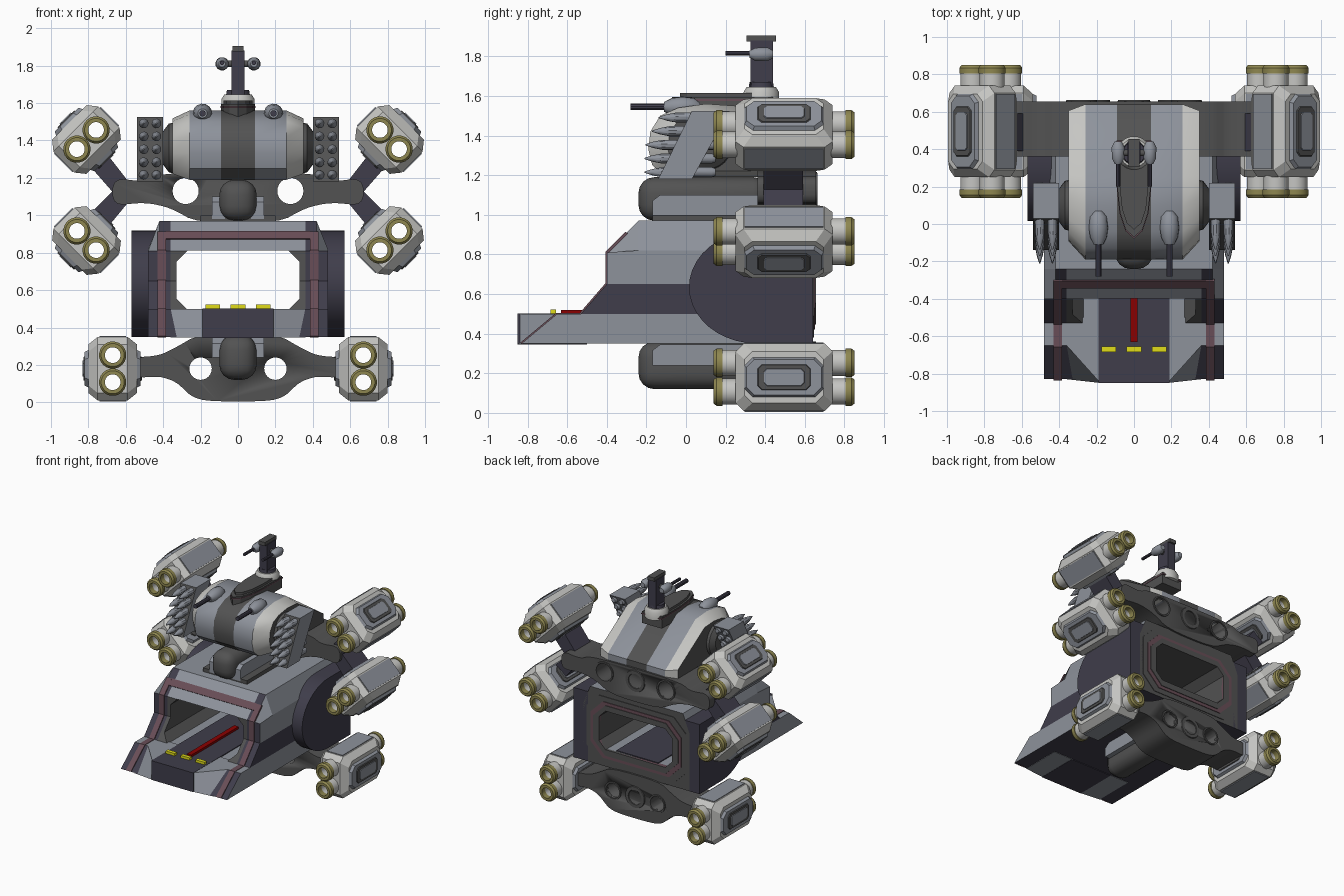
import bpy, bmesh, math
from mathutils import Vector

if "Cube" in bpy.data.objects:
    bpy.data.objects.remove(bpy.data.objects["Cube"])

def mat(name, r, g, b):
    m = bpy.data.materials.new(name)
    m.diffuse_color = (r, g, b, 1)
    m.use_nodes = True
    m.node_tree.nodes["Principled BSDF"].inputs["Base Color"].default_value = m.diffuse_color
    return m

LIGHT = mat("light_grey", .56, .56, .54)
GREY = mat("blue_grey", .27, .29, .33)
DARK = mat("dark_grey", .085, .085, .085)
SLATE = mat("slate", .05, .047, .07)
MAROON = mat("maroon", .14, .075, .095)
GOLD = mat("gold", .27, .24, .08)
YELLOW = mat("yellow", .75, .72, .01)
RED = mat("red", .26, .0, .0)

def loft(name, rings, m, closed=False, smooth=False):
    """Skin a list of equal-length point rings; caps the ends unless closed."""
    bm = bmesh.new()
    R = [[bm.verts.new(p) for p in r] for r in rings]
    n = len(R[0])
    pairs = list(zip(R, R[1:])) + ([(R[-1], R[0])] if closed else [])
    for a, b in pairs:
        for i in range(n):
            j = (i + 1) % n
            bm.faces.new((a[i], a[j], b[j], b[i]))
    if not closed:
        bm.faces.new(R[0])
        bm.faces.new(R[-1])
    bmesh.ops.recalc_face_normals(bm, faces=bm.faces[:])
    me = bpy.data.meshes.new(name)
    bm.to_mesh(me)
    bm.free()
    ob = bpy.data.objects.new(name, me)
    bpy.context.collection.objects.link(ob)
    me.materials.append(m)
    if smooth:
        activate(ob)
        bpy.ops.object.shade_smooth_by_angle(angle=math.radians(35))
    return ob

def activate(ob):
    bpy.ops.object.select_all(action='DESELECT')
    bpy.context.view_layer.objects.active = ob
    ob.select_set(True)

def prism(name, pts, axis, a, b, m, smooth=False):
    put = {'x': lambda p, t: (t, p[0], p[1]), 'y': lambda p, t: (p[0], t, p[1]),
           'z': lambda p, t: (p[0], p[1], t)}[axis]
    return loft(name, [[put(p, t) for p in pts] for t in (a, b)], m, smooth=smooth)

def box(name, x0, x1, y0, y1, z0, z1, m, bevel=0):
    ob = prism(name, [(x0, y0), (x1, y0), (x1, y1), (x0, y1)], 'z', z0, z1, m)
    if bevel:
        mod = ob.modifiers.new("round", 'BEVEL')
        mod.width, mod.segments = bevel, 4
        activate(ob)
        bpy.ops.object.modifier_apply(modifier="round")
        bpy.ops.object.shade_smooth_by_angle(angle=math.radians(35))
    return ob

def circle(c, d, r, n):
    d = Vector(d).normalized()
    u = d.orthogonal().normalized()
    v = d.cross(u)
    return [Vector(c) + r * (math.cos(t) * u + math.sin(t) * v)
            for t in (2 * math.pi * i / n for i in range(n))]

def turned(name, p, d, prof, m, n=16, closed=False):
    """Turn (distance, radius) pairs about direction d from p."""
    d = Vector(d)
    return loft(name, [circle(Vector(p) + d * t, d, r, n) for t, r in prof], m, closed, True)

def octagon(hx, hz, c, cx=0, cz=0):
    return [(cx + a, cz + b) for a, b in ((-hx, -hz + c), (-hx + c, -hz), (hx - c, -hz), (hx, -hz + c),
                                          (hx, hz - c), (hx - c, hz), (-hx + c, hz), (-hx, hz - c))]

def cut(ob, cutter):
    mod = ob.modifiers.new("cut", 'BOOLEAN')
    mod.operation, mod.solver, mod.object = 'DIFFERENCE', 'EXACT', cutter
    activate(ob)
    bpy.ops.object.modifier_apply(modifier="cut")

def drop(ob):
    bpy.data.objects.remove(ob)

# Hangar hull: side profile lofted across, tunnel cut through
P = [(-.83, .35), (-.65, .5), (-.53, .5), (-.40, .65), (-.40, .81), (-.24, .97), (.64, .97), (.64, .35)]
hull = loft("hangar_hull", [[(x, y, min(z, .82) if abs(x) > .45 else z) for y, z in P]
                            for x in (-.48, -.42, -.36, .36, .42, .48)], GREY)
tunnel = prism("tunnel_cutter", octagon(.33, .158, .06, 0, .653), 'y', -1, 1, GREY)
cut(hull, tunnel)
for m in (SLATE, DARK):
    hull.data.materials.append(m)
bm = bmesh.new()
bm.from_mesh(hull.data)
for z in (.5, .65):
    bmesh.ops.bisect_plane(bm, geom=bm.verts[:] + bm.edges[:] + bm.faces[:], dist=1e-4,
                           plane_co=(0, 0, z), plane_no=(0, 0, 1))
bm.normal_update()
for f in bm.faces:
    c, n = f.calc_center_median(), f.normal
    k = 0
    if abs(c.x) < .335 and .49 < c.z < .815:
        k = 0 if n.z > .9 else 2
    elif abs(n.x) > .7:
        k = 1 if .5 < c.z < .65 else 0
    elif n.y > .7:
        k = 2
    elif n.z < -.7 or (n.y < -.2 and (c.z < .81 or abs(c.x) > .36)):
        k = 1
    f.material_index = k
bm.to_mesh(hull.data)
bm.free()

# Rear frame around the tunnel mouth
for i, (hx, hz, m) in enumerate(((.45, .27, DARK), (.41, .23, MAROON), (.385, .205, DARK))):
    cut(prism("rear_frame", octagon(hx, hz, .11, 0, .65), 'y', .62, .645 + .005 * i, m), tunnel)
drop(tunnel)

# Ramp, runway, lights and frame stripes
box("runway", -.19, .19, -.85, .63, .36, .502, SLATE)
box("ramp_base", -.19, .19, -.85, -.5, .345, .4, SLATE)
box("red_runway_line", -.02, .02, -.63, -.02, .5, .52, RED)
for x in (-.135, 0, .135):
    box("ramp_light", x - .04, x + .04, -.685, -.655, .5, .522, YELLOW)
chain = P[:5] + [(-.30, .91)]
for s in (1, -1):
    loft("ramp_corner", [[(s * .18, -.85, .347), (s * .18, -.85, .5), (s * .18, -.5, .5), (s * .18, -.5, .347)],
                         [(s * .36, -.83, .347), (s * .36, -.65, .5), (s * .36, -.5, .5), (s * .36, -.5, .347)]], GREY)
    prism("frame_stripe", [(y - .007, z + .004) for y, z in chain] + [(y + .006, z - .004) for y, z in chain[::-1]],
          'x', s * .385, s * .43, MAROON)
    # Rounded side plate
    arc = [(.36 - .345 * math.sin(t), .635 + .285 * math.cos(t)) for t in (math.pi * i / 20 for i in range(21))]
    prism("side_plate", [(.64, .92)] + arc + [(.64, .35)], 'x', s * .44, s * .57, SLATE, True)
prism("frame_top_stripe", [(-.345, .875), (-.305, .915), (-.295, .905), (-.335, .865)], 'x', -.385, .385, MAROON)

# Cross brackets with round holes
def chaikin(pts):
    out = []
    for i, p in enumerate(pts):
        q = pts[(i + 1) % len(pts)]
        out += [(.78 * p[0] + .22 * q[0], .78 * p[1] + .22 * q[1]), (.22 * p[0] + .78 * q[0], .22 * p[1] + .78 * q[1])]
    return out

UP = [(.22, .96), (.36, 1.04), (.5, 1.07), (.67, 1.05), (.67, 1.2), (.5, 1.18), (.42, 1.22), (.2, 1.23)]
LOW = [(.16, .005), (.25, .03), (.33, .11), (.42, .14), (.55, .13), (.55, .24), (.42, .25), (.32, .3), (.22, .36)]
for name, half, hx, hz, r, z0, z1 in (("upper", UP, .28, 1.13, .07, .97, 1.19), ("lower", LOW, .2, .18, .06, .12, .36)):
    br = prism(name + "_bracket", chaikin(chaikin(half + [(-x, z) for x, z in half[::-1]])), 'y', .36, .655, DARK, True)
    for s in (1, -1):
        c = turned("hole_cutter", (s * hx, 0, hz), (0, 1, 0), ((0, r), (1, r)), DARK, 24)
        cut(br, c)
        drop(c)
        turned("hole_rim", (s * hx, .655, hz), (0, 1, 0), ((-.02, r + .015), (.008, r + .012), (.008, r), (-.02, r)), DARK, 24, True)
    turned("bracket_hub", (0, .65, hz), (0, 1, 0), ((0, .09), (.012, .085), (.012, .06), (-.03, .05)), DARK, 24)
    # Rounded spine running forward from the bracket
    box(name + "_spine", -.1, .1, -.24, .42, z0, z1, DARK, .08)
    for s in (1, -1):
        za, zb = (.98, 1.1) if name == "upper" else (.24, .345)
        prism("spine_fairing", [(-.17, za), (-.17, zb - .03), (-.13, zb), (.36, zb), (.36, za)], 'x', s * .07, s * .14, GREY)
box("neck_foot", -.2, .2, -.17, .4, .965, 1.0, DARK)

# Six engine pods
def pod(s, cx, cz, deg):
    a = math.radians(deg)
    ux, uz = math.cos(a), math.sin(a)
    T = lambda u, y, v: (s * (cx + u * ux - v * uz), .495 + y, cz + u * uz + v * ux)
    slab = lambda name, st, m: loft(name, [[T(u, y, v) for y, v in octagon(hy, hv, c)] for u, hy, hv, c in st], m)
    body = slab("pod_body", ((-.13, .2, .13, .04), (-.08, .245, .17, .04), (.08, .245, .17, .04), (.13, .2, .13, .04)), LIGHT)
    for v in (-.0725, .0725):
        c = turned("tube_cutter", T(0, -.5, v), (0, 1, 0), ((0, .06), (1, .06)), LIGHT, 20)
        cut(body, c)
        drop(c)
        p = T(0, 0, v)
        turned("pod_tube", p, (0, 1, 0), ((-.34, .067), (.34, .067), (.34, .043), (-.34, .043)), LIGHT, 20, True)
        for e in (1, -1):
            turned("tube_ring", p, (0, e, 0), ((.31, .073), (.34, .073), (.355, .062), (.355, .042), (.31, .042)), GOLD, 20, True)
    for e in (1, -1):
        slab("pod_panel", ((e * .12, .205, .105, .045), (e * .15, .19, .09, .04)), GREY)
        slab("pod_panel_frame", ((e * .14, .14, .07, .025), (e * .157, .13, .062, .02)), DARK)
        slab("pod_panel_centre", ((e * .15, .105, .045, .015), (e * .162, .1, .042, .015)), GREY)
        loft("pod_side_panel", [[T(u, y, e * v) for u, y in ((-.07, -.2), (.07, -.2), (.07, .2), (-.07, .2))]
                                for v in (.16, .176)], GREY)

for s in (1, -1):
    pod(s, .67, .18, 0)
    pod(s, .81, 1.405, 45)
    pod(s, .81, .865, -45)
    # Struts to the upper pods
    prism("pod_strut", [(s * x, z) for x, z in ((.57, 1.16), (.64, 1.09), (.78, 1.25), (.71, 1.34))], 'y', .39, .59, SLATE)
    prism("pod_strut", [(s * x, z) for x, z in ((.57, 1.09), (.64, 1.16), (.78, 1.02), (.71, .92))], 'y', .39, .59, SLATE)

# Command block with coloured bands
TP = [(-.1, 1.19), (-.17, 1.25), (-.19, 1.33), (-.18, 1.42), (-.13, 1.5), (-.04, 1.54), (.1, 1.56), (.25, 1.55),
      (.64, 1.28), (.64, 1.19)]
def section(x):
    k = .8 if abs(x) > .3 else 1
    return [(x, .3 + (y - .3) * (k + 1) / 2 if y > .3 else .3 + (y - .3) * k, 1.35 + (z - 1.35) * k) for y, z in TP]
block = loft("command_block", [section(x) for x in (-.35, -.26, -.09, .09, .26, .35)], DARK, smooth=True)
block.data.materials.append(GREY)
block.data.materials.append(LIGHT)
for f in block.data.polygons:
    x = abs(f.center.x)
    f.material_index = 0 if x < .09 or x > .34 else 1 if x < .26 else 2
ridge = [(0, -.07), (.045, -.03), (.075, .06), (.09, .2), (.09, .44)]
def ridge_plate(name, k, z0, z1, m):
    prism(name, [(x * k, .2 + (y - .2) * k) for x, y in ridge + [(-x, y) for x, y in ridge[:0:-1]]], 'z', z0, z1, m)
ridge_plate("top_ridge", 1, 1.5, 1.595, DARK)
ridge_plate("ridge_trim", 1.03, 1.575, 1.584, MAROON)
ridge_plate("ridge_cap", .85, 1.59, 1.615, DARK)

# Mast with twin guns
turned("mast_base", (0, .38, 1.56), (0, 0, 1), ((0, .09), (.06, .09), (.085, .075)), LIGHT, 20)
turned("mast_collar", (0, .38, 1.64), (0, 0, 1), ((0, .065), (.03, .06)), SLATE, 20)
box("mast", -.035, .035, .325, .44, 1.63, 1.88, SLATE)
box("mast_cap", -.03, .03, .305, .455, 1.875, 1.905, DARK)
turned("mast_axle", (-.1, .38, 1.81), (1, 0, 0), ((0, .018), (.2, .018)), DARK, 12)

for s in (1, -1):
    turned("mast_gun", (s * .085, .44, 1.81), (0, -1, 0), ((0, .02), (.03, .036), (.09, .034), (.12, .018)), GREY, 12)
    turned("mast_gun_barrel", (s * .085, .34, 1.815), (0, -1, 0), ((0, .012), (.14, .012)), SLATE, 10)
    # Deck guns
    turned("deck_gun_base", (s * .19, -.03, 1.46), (0, 0, 1), ((0, .04), (.08, .035)), DARK, 12)
    turned("deck_gun_body", (s * .19, .07, 1.545), (0, -1, 0), ((0, .02), (.03, .045), (.09, .052), (.14, .045), (.18, .025)), GREY, 14)
    turned("deck_gun_barrel", (s * .19, -.08, 1.545), (0, -1, 0), ((0, .017), (.2, .017)), SLATE, 10)
    # End drum of the command block
    turned("block_drum", (s * .33, .1, 1.36), (s, 0, 0), ((0, .14), (.04, .13), (.07, .09)), DARK, 24)
    # Missile rack
    rack = prism("missile_rack", [(-.14, 1.18), (.03, 1.525), (.22, 1.525), (.03, 1.18)], 'x', s * .4, s * .54, GREY)
    rack.data.materials.append(DARK)
    for f in rack.data.polygons:
        f.material_index = 1 if f.normal.y < -.5 else 0
    for x in (.436, .504):
        for i in range(5):
            z = 1.215 + .069 * i
            y = -.14 + (z - 1.18) * .49
            turned("missile", (s * x, max(y - .15, -.21), z), (0, 1, 0),
                   ((0, .003), (.04, .016), (.09, .026), (.34, .026), (.36, .018)), GREY, 10)
